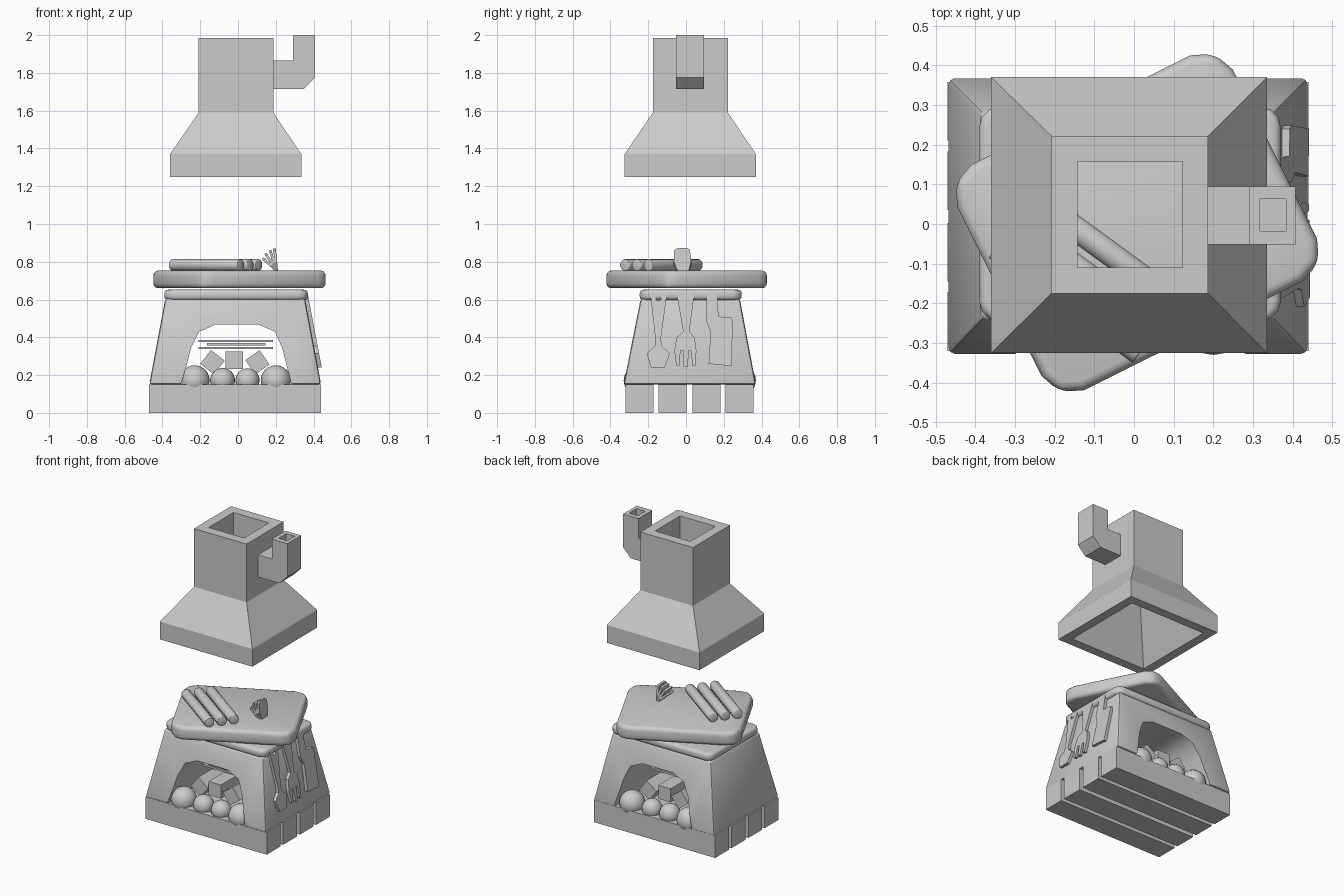
import bpy, bmesh, math
from mathutils import Vector, Matrix

if "Cube" in bpy.data.objects:
    bpy.data.objects.remove(bpy.data.objects["Cube"])


def finish(name, bm, smooth=None, bevel=0, segs=2):
    bmesh.ops.recalc_face_normals(bm, faces=bm.faces[:])
    me = bpy.data.meshes.new(name)
    bm.to_mesh(me)
    bm.free()
    ob = bpy.data.objects.new(name, me)
    bpy.context.collection.objects.link(ob)
    select(ob)
    if bevel:
        m = ob.modifiers.new("bevel", "BEVEL")
        m.width, m.segments, m.limit_method = bevel, segs, "ANGLE"
        m.angle_limit = math.radians(40)
        bpy.ops.object.modifier_apply(modifier=m.name)
    if smooth:
        bpy.ops.object.shade_smooth_by_angle(angle=math.radians(smooth))
    return ob


def select(ob):
    bpy.ops.object.select_all(action="DESELECT")
    ob.select_set(True)
    bpy.context.view_layer.objects.active = ob


def loft(name, rings, closed=False, **kw):
    """Skin equal-length rings of points; cap the ends unless closed."""
    bm = bmesh.new()
    vs = [[bm.verts.new(p) for p in r] for r in rings]
    n = len(vs[0])
    for i in range(len(vs) - (0 if closed else 1)):
        a, b = vs[i], vs[(i + 1) % len(vs)]
        for k in range(n):
            bm.faces.new((a[k], a[(k + 1) % n], b[(k + 1) % n], b[k]))
    if not closed:
        bm.faces.new(vs[0])
        bm.faces.new(vs[-1])
    return finish(name, bm, **kw)


def rect(x0, x1, y0, y1, z, inset=0):
    i = inset
    return [(x0+i, y0+i, z), (x1-i, y0+i, z), (x1-i, y1-i, z), (x0+i, y1-i, z)]


def box(name, x0, x1, y0, y1, z0, z1, **kw):
    return loft(name, [rect(x0, x1, y0, y1, z0), rect(x0, x1, y0, y1, z1)], **kw)


def rounded(a, b, r, z, n):
    """Rectangle outline with half sizes a, b and corner radius r."""
    pts = []
    for q, (sx, sy) in enumerate([(1, 1), (-1, 1), (-1, -1), (1, -1)]):
        for k in range(n + 1):
            t = math.pi / 2 * (q + k / n)
            pts.append((sx*(a-r) + r*math.cos(t), sy*(b-r) + r*math.sin(t), z))
    return pts


def rounded_slab(name, a, b, r, z0, z1, n, loc, angle, bevel):
    ob = loft(name, [rounded(a, b, r, z0, n), rounded(a, b, r, z1, n)],
              bevel=bevel, segs=3, smooth=40)
    ob.location = (loc[0], loc[1], 0)
    ob.rotation_euler.z = math.radians(angle)
    return ob


def cut(ob, cutter):
    m = ob.modifiers.new("cut", "BOOLEAN")
    m.object, m.operation, m.solver = cutter, "DIFFERENCE", "EXACT"
    select(ob)
    bpy.ops.object.modifier_apply(modifier=m.name)
    bpy.data.objects.remove(cutter)


def cylinder(name, p, q, r, n, smooth=None, bevel=0):
    p, q = Vector(p), Vector(q)
    bm = bmesh.new()
    rot = (q - p).to_track_quat("Z", "Y").to_matrix().to_4x4()
    bmesh.ops.create_cone(bm, cap_ends=True, segments=n, radius1=r, radius2=r,
                          depth=(q - p).length,
                          matrix=Matrix.Translation((p + q) / 2) @ rot)
    return finish(name, bm, smooth=smooth, bevel=bevel)


# base planks
for i, y in enumerate((-0.32, -0.145, 0.035, 0.21)):
    box(f"base_plank_{i+1}", -0.47, 0.44, y, y + 0.148, 0, 0.15)

# tapered oven body with an arched tunnel from front to back
body = loft("oven_body", [rect(-0.47, 0.44, -0.33, 0.37, 0.15),
                          rect(-0.385, 0.355, -0.24, 0.285, 0.605)], bevel=0.015)
arch = [(-0.31, 0.13), (-0.275, 0.24), (-0.25, 0.34), (-0.205, 0.43), (-0.12, 0.467),
        (0.11, 0.467), (0.195, 0.43), (0.235, 0.34), (0.26, 0.24), (0.29, 0.13)]
cut(body, loft("arch_cutter", [[(x, y, z) for x, z in arch] for y in (-0.6, 0.6)]))
select(body)
bpy.ops.object.shade_smooth_by_angle(angle=math.radians(40))

# oven lid and the turned worktop on it
rounded_slab("oven_lid", 0.38, 0.27, 0.05, 0.597, 0.652, 3, (-0.01, 0.025), 0, 0.02)
rounded_slab("worktop", 0.388, 0.318, 0.08, 0.66, 0.753, 2, (0.008, 0.003), 26.5, 0.025)

# hollow hood and chimney
X0, X1, Y0, Y1 = -0.36, 0.335, -0.325, 0.37
S0, S1, T0, T1 = -0.208, 0.187, -0.175, 0.222
loft("hood_chimney", [
    rect(X0, X1, Y0, Y1, 1.25), rect(X0, X1, Y0, Y1, 1.37),
    rect(S0, S1, T0, T1, 1.59), rect(S0, S1, T0, T1, 1.985),
    rect(S0, S1, T0, T1, 1.985, 0.065), rect(S0, S1, T0, T1, 1.57, 0.065),
    rect(X0, X1, Y0, Y1, 1.25, 0.062)], closed=True)

# side flue elbow
elbow = [(0.17, 1.715), (0.348, 1.715), (0.407, 1.775), (0.407, 2.0), (0.29, 2.0),
         (0.29, 1.865), (0.17, 1.865)]
flue = loft("side_flue", [[(x, y, z) for x, z in elbow] for y in (-0.052, 0.095)])
cut(flue, box("flue_cutter", 0.318, 0.383, -0.018, 0.063, 1.8, 2.1))

# stones across both mouths of the tunnel
for side, y in (("front", -0.25), ("back", 0.29)):
    for i, (x, r) in enumerate(((-0.23, 0.08), (-0.082, 0.066), (0.05, 0.064), (0.2, 0.08))):
        bm = bmesh.new()
        bmesh.ops.create_uvsphere(bm, u_segments=20, v_segments=12, radius=r,
                                  matrix=Matrix.Translation((x, y, 0.172)))
        finish(f"{side}_stone_{i+1}", bm, smooth=60)

# square logs lying front to back
for i, (x, z, a) in enumerate(((-0.135, 0.268, 38), (-0.02, 0.278, 0), (0.103, 0.268, -35))):
    log = box(f"log_{i+1}", -0.046, 0.046, -0.24, 0.24, -0.046, 0.046)
    log.location = (x, 0.02, z)
    log.rotation_euler.y = math.radians(a)

# thin grate above the logs
for i, (x0, x1, z) in enumerate(((-0.21, 0.185, 0.344), (-0.165, 0.145, 0.363),
                                 (-0.21, 0.185, 0.381))):
    box(f"grate_{i+1}", x0, x1, -0.08, 0.12, z - 0.006, z + 0.006)

# three rolls on the worktop
for i, (x, y) in enumerate(((0.015, -0.325), (0.065, -0.262), (0.112, -0.2))):
    cylinder(f"roll_{i+1}", (x, y, 0.783), (x - 0.364, y + 0.265, 0.783), 0.032, 14, 45, 0.005)

# fan of slices on the worktop
for i, (a, h) in enumerate(((-48, 0.1), (-33, 0.11), (-18, 0.115), (-6, 0.12))):
    s = loft(f"slice_{i+1}", [[(x, y, z) for y, z in (
        (-0.035, 0), (0.025, 0), (0.038, h*0.45), (0.03, h*0.95), (0.015, h),
        (-0.035, h), (-0.052, h*0.9), (-0.055, h*0.4))] for x in (-0.007, 0.007)])
    s.location = (0.205, -0.01, 0.752)
    s.rotation_euler.y = math.radians(a)


# utensils hanging on the sloped right wall
def wall_x(z):
    return 0.356 + 0.19 * (0.605 - z)


def utensil(name, pts):
    return loft(name, [[(wall_x(z) + d, y, z) for y, z in pts] for d in (-0.006, 0.018)])


turner = utensil("turner", [
    (-0.19, 0.635), (-0.1, 0.635), (-0.132, 0.4), (-0.13, 0.355), (-0.085, 0.315),
    (-0.113, 0.24), (-0.185, 0.24), (-0.208, 0.315), (-0.165, 0.355), (-0.163, 0.4)])
cut(turner, cylinder("hole_cutter", (0.3, -0.145, 0.607), (0.45, -0.145, 0.607), 0.014, 12))
utensil("fork", [
    (-0.05, 0.635), (0.045, 0.635), (0.018, 0.43), (0.045, 0.4), (0.055, 0.33), (0.05, 0.25),
    (0.033, 0.25), (0.027, 0.33), (0.014, 0.33), (0.01, 0.245), (-0.012, 0.245),
    (-0.016, 0.33), (-0.029, 0.33), (-0.035, 0.25), (-0.052, 0.25), (-0.062, 0.33),
    (-0.05, 0.4), (-0.015, 0.43)])
utensil("cleaver", [
    (0.108, 0.635), (0.166, 0.635), (0.172, 0.51), (0.24, 0.505), (0.248, 0.48), (0.24, 0.248),
    (0.12, 0.26), (0.13, 0.43), (0.105, 0.49)])
